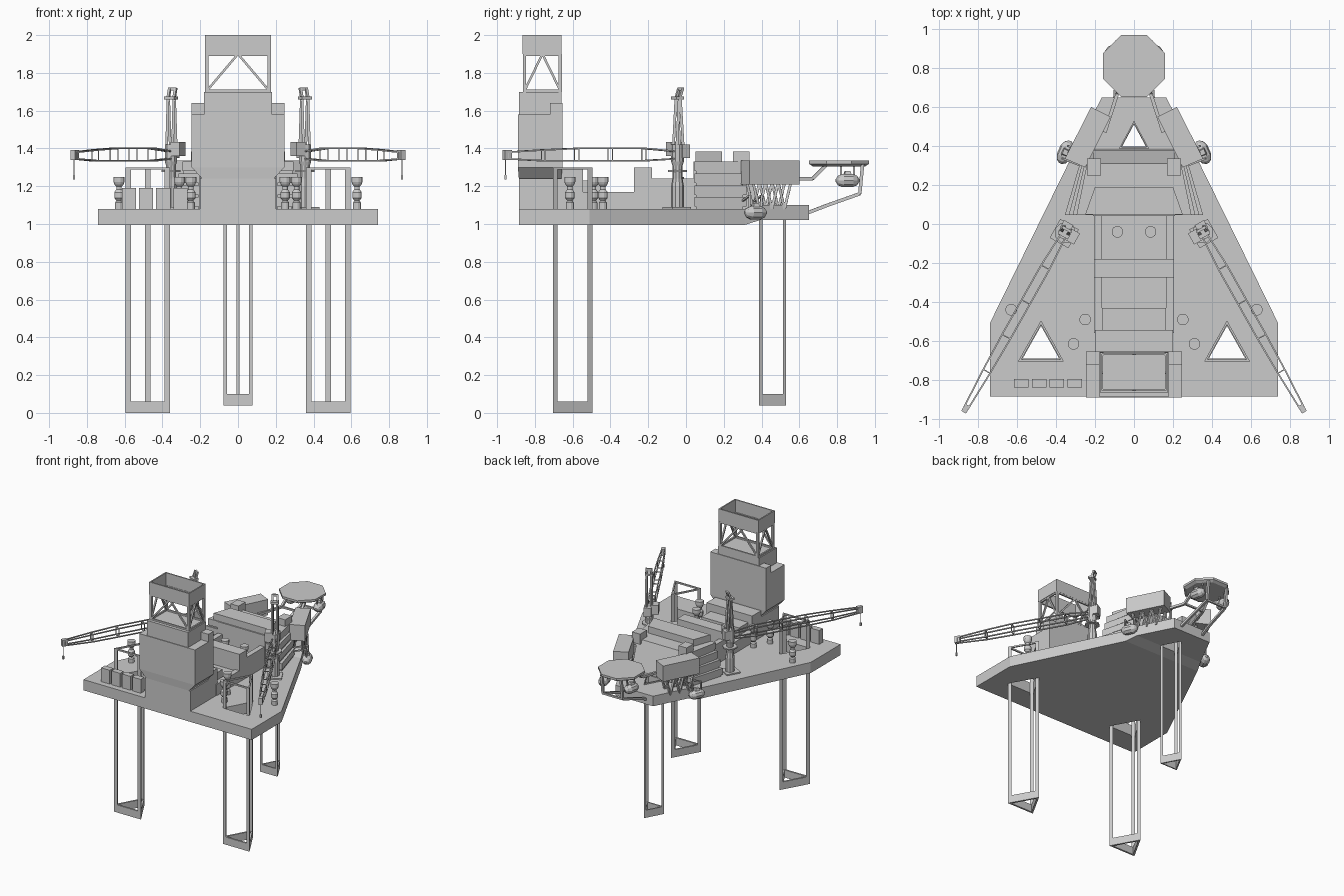
import bpy, bmesh
from math import sin, cos, pi
from mathutils import Vector as V

if "Cube" in bpy.data.objects:
    bpy.data.objects.remove(bpy.data.objects["Cube"])


def loft(name, rings, mirror=False, closed=False):
    """Skin equal-length rings of points; cap the ends, or join last to first."""
    bm = bmesh.new()
    add_loft(bm, rings, closed)
    return finish(name, bm, mirror)


def add_loft(bm, rings, closed=False):
    vs = [[bm.verts.new(p) for p in r] for r in rings]
    n = len(rings[0])
    pairs = list(zip(vs, vs[1:])) + ([(vs[-1], vs[0])] if closed else [])
    for a, b in pairs:
        for i in range(n):
            bm.faces.new((a[i], a[(i + 1) % n], b[(i + 1) % n], b[i]))
    if not closed:
        bm.faces.new(vs[0])
        bm.faces.new(vs[-1])


def finish(name, bm, mirror=False):
    bmesh.ops.recalc_face_normals(bm, faces=bm.faces[:])
    me = bpy.data.meshes.new(name)
    bm.to_mesh(me)
    bm.free()
    ob = bpy.data.objects.new(name, me)
    bpy.context.collection.objects.link(ob)
    if mirror:
        m = ob.modifiers.new("mirror", 'MIRROR')
        m.use_mirror_merge = False
    return ob


def flat(pts, z):
    return [(x, y, z) for x, y in pts]


def prism(name, pts, z0, z1, mirror=False):
    return loft(name, [flat(pts, z0), flat(pts, z1)], mirror)


def rect(x0, x1, y0, y1):
    return [(x0, y0), (x1, y0), (x1, y1), (x0, y1)]


def box(name, x0, x1, y0, y1, z0, z1, mirror=False):
    return prism(name, rect(x0, x1, y0, y1), z0, z1, mirror)


def tube(name, outer, inner, z0, z1, mirror=False):
    return loft(name, [flat(outer, z0), flat(outer, z1), flat(inner, z1), flat(inner, z0)], mirror, True)


def lathe(name, x, y, prof, n=12, mirror=False):
    a = [2 * pi * (i + .5) / n for i in range(n)]
    return loft(name, [[(x + r * cos(t), y + r * sin(t), z) for t in a] for r, z in prof], mirror)


def beams(name, segs, r, mirror=False):
    """Square bars between pairs of points."""
    bm = bmesh.new()
    for p, q in segs:
        p, q = V(p), V(q)
        d = (q - p).normalized()
        s = d.cross(V((0, 0, 1)) if abs(d.z) < .95 else V((0, 1, 0))).normalized() * r
        u = d.cross(s).normalized() * r
        add_loft(bm, [[c + s + u, c - s + u, c - s - u, c + s - u] for c in (p, q)])
    return finish(name, bm, mirror)


def path(*pts):
    return list(zip(pts, pts[1:]))


def shrink(tri, k, c=None):
    c = V(c) if c else sum((V(p) for p in tri), V((0, 0))) / 3
    return [tuple(c + (V(p) - c) * k) for p in tri]


# hull, lofted front to back, with three leg wells
sections = [(-.885, .74, .995, 1.08), (-.51, .74, .995, 1.08), (.31, .337, .995, 1.08),
            (.39, .298, 1.02, 1.10), (.65, .165, 1.02, 1.10)]
hull = loft("hull", [[(-w, y, a), (w, y, a), (w, y, b), (-w, y, b)] for y, w, a, b in sections])
front_tri = [(.36, -.705), (.595, -.705), (.477, -.495)]
back_tri = [(-.077, .387), (.077, .387), (0, .53)]
for tri in (front_tri, [(-x, y) for x, y in front_tri], back_tri):
    cut = prism("well_cutter", tri, .9, 1.2)
    m = hull.modifiers.new("well", 'BOOLEAN')
    m.object, m.solver = cut, 'EXACT'
    bpy.context.view_layer.objects.active = hull
    bpy.ops.object.modifier_apply(modifier=m.name)
    bpy.data.objects.remove(cut)

# legs: corner posts with a triangular foot and top ring
for nm, tri, z0, z1, mir in (("front", front_tri, 0, 1.30, True), ("back", back_tri, .04, 1.11, False)):
    tube(nm + "_leg_foot", tri, shrink(tri, .8), z0, z0 + .06, mir)
    tube(nm + "_leg_top", tri, shrink(tri, .85), z1 - .012, z1, mir)
    for i, c in enumerate(tri):
        prism(f"{nm}_leg_post_{i}", shrink(tri, .12, c), z0 + .05, z1 - .01, mir)

# drill tower
box("tower_base", -.2, .2, -.885, -.55, 1.08, 1.24)
loft("tower_flare", [flat(rect(-.19, .19, -.885, -.66), 1.24), flat(rect(-.245, .245, -.89, -.655), 1.30),
                     flat(rect(-.245, .245, -.89, -.655), 1.33)])
box("tower_body", -.245, .245, -.89, -.655, 1.33, 1.58)
box("tower_shoulder", -.245, .245, -.72, -.655, 1.58, 1.64)
box("tower_upper", -.18, .18, -.885, -.66, 1.58, 1.70)
cx, y0, y1 = .165, -.855, -.665
corners = [V(p) for p in rect(-cx, cx, y0, y1)]
segs = []
for i, p in enumerate(corners):
    q = corners[(i + 1) % 4]
    mid = (p + q) / 2
    for e in (p, q):
        segs.append(((*e, 1.705), (*mid, 1.90)))
    segs += [((*p, z), (*q, z)) for z in (1.706, 1.895)]
beams("derrick_braces", segs, .006)
beams("derrick_posts", [((*p, 1.70), (*p, 1.90)) for p in corners], .009)
tube("derrick_crown", rect(-.175, .175, -.865, -.658), rect(-.165, .165, -.855, -.668), 1.90, 2.0)

# pipe deck between tower and quarters
box("pipe_deck", -.165, .165, -.56, .05, 1.08, 1.16)
box("pipe_deck_rail", .165, .205, -.56, -.27, 1.08, 1.17, True)
box("pipe_deck_wall", .165, .205, -.18, .05, 1.08, 1.24, True)
box("pipe_bridge", -.205, .205, -.275, -.18, 1.08, 1.30)
box("drill_floor_house", -.2, .2, -.66, -.545, 1.08, 1.29)
box("drill_floor_step", -.165, .165, -.545, -.43, 1.08, 1.23)

# crew quarters with stepped side decks
prof = [(.04, 1.08), (.04, 1.33), (.31, 1.33), (.38, 1.12), (.38, 1.08)]
loft("quarters_core", [[(x, y, z) for y, z in prof] for x in (-.21, .21)])
for i in range(4):
    o, z = .02 * i, 1.08 + .0625 * i
    deck = [(.19, .045), (.355 - o, .045), (.275 - o * .6, .32), (.19, .32)]
    prism(f"quarters_deck_{i}", deck, z + .012, z + .0625, True)
    prism(f"quarters_wall_{i}", shrink(deck[:3], .9) , z, z + .02, True)
prism("quarters_roof_house", [(-.25, .05), (.25, .05), (.2, .19), (-.2, .19)], 1.33, 1.383)
box("roof_cabin", .17, .24, .25, .335, 1.30, 1.383, True)

# angled wing cabins on trusses
prism("wing_cabin", [(.12, .55), (.22, .60), (.355, .335), (.25, .29)], 1.21, 1.335, True)
segs = []
for off in (-.035, .03):
    pts = []
    for i in range(7):
        k = i / 6
        pts.append((.285 - .105 * k + off, .34 + .2 * k + off * .5, 1.08 if i % 2 else 1.22))
    segs += path(*pts)
beams("wing_cabin_truss", segs, .007, True)

# helideck and its supports
lathe("helideck", 0, .81, [(.15, 1.305), (.172, 1.318), (.172, 1.335)], 8)
beams("helideck_arms", path((.1, .62, 1.05), (.09, .75, 1.10), (.085, .92, 1.16), (.085, .935, 1.315))
      + path((.15, .47, 1.24), (.085, .67, 1.24), (.075, .74, 1.31)), .009, True)
beams("helideck_ties", [((-.085, .92, 1.16), (.085, .92, 1.16)), ((-.085, .67, 1.24), (.085, .67, 1.24))], .007)


# lifeboats on davits
def lifeboat(name, c, d):
    c, d = V(c), V((*d, 0)).normalized()
    s = V((-d.y, d.x, 0))
    rings = []
    for t, r in ((-.063, .008), (-.05, .026), (-.025, .037), (.025, .037), (.05, .026), (.063, .008)):
        rings.append([c + d * t + s * r * cos(a) + V((0, 0, r * sin(a))) for a in [2 * pi * i / 10 for i in range(10)]])
    loft(name, rings, True)
    loft(name + "_canopy", [[c + d * a * k + s * b * k + V((0, 0, z)) for a, b in rect(-.022, .022, -.02, .02)]
                            for z, k in ((.02, 1), (.05, .6))], True)
    return c, d


for nm, c, d in (("side_lifeboat", (.352, .368, 1.06), (-.45, 1)), ("deck_lifeboat", (.118, .855, 1.23), (-.2, 1))):
    c, d = lifeboat(nm, c, d)
    if nm == "side_lifeboat":
        segs = [s for t in (-.035, .035) for s in path(c + d * t + V((0, 0, .02)), c + d * t + V((0, 0, .09)),
                                                       c + d * t + V((-.1, -.04, .06)))]
    else:
        segs = [(c + d * t, c + d * t + V((-.01, 0, .085))) for t in (-.035, .035)]
    beams(nm + "_davit", segs, .005, True)

# cranes
root, tip = V((.355, -.045, 0)), V((.868, -.955, 0))
d = (tip - root).normalized()
s = V((-d.y, d.x, 0))
L = (tip - root).length


def cp(t, w, z):
    return root + d * t + s * w + V((0, 0, z))


def cbox(name, t0, t1, w0, w1, z0, z1):
    loft(name, [[cp(t, w, z) for t, w in rect(t0, t1, w0, w1)] for z in (z0, z1)], True)


cbox("crane_base", -.05, .06, -.055, .055, 1.07, 1.09)
lathe("crane_pedestal", root.x, root.y, [(.034, 1.08), (.034, 1.2), (.027, 1.24), (.027, 1.31), (.034, 1.33), (.034, 1.42)], 10, True)
lathe("crane_platform", root.x, root.y, [(.055, 1.275), (.055, 1.285)], 8, True)
cbox("crane_cab", -.035, .03, -.07, -.015, 1.36, 1.435)
cbox("crane_winch_house", -.055, -.01, -.02, .035, 1.35, 1.42)
segs = []
for w in (-.018, .018):
    segs += path(cp(.015, w, 1.40), cp(0, w, 1.66), cp(-.02, w, 1.72))
    segs += path(cp(-.025, w, 1.40), cp(-.008, w, 1.66))
segs += [(cp(-.02, -.02, 1.715), cp(-.02, .02, 1.715))]
beams("crane_mast", segs, .007, True)
cbox("crane_mast_head", -.022, .022, -.03, .03, 1.66, 1.675)
stations = [(.02, .014, 1.345, 1.385), (.2, .024, 1.335, 1.40), (.4, .024, 1.335, 1.40),
            (.6, .024, 1.335, 1.40), (.8, .02, 1.335, 1.392), (L - .01, .011, 1.345, 1.38)]
rings = []
for f, w, a, b in stations:
    rings.append([cp(f * 1.02 if f < .9 else f, u, z) for u, z in ((-w, a), (w, a), (w, b), (-w, b))])
segs = [(r[i], r[(i + 1) % 4]) for r in rings for i in range(4)]
chords = [(p[i], q[i]) for p, q in zip(rings, rings[1:]) for i in range(4)]
beams("crane_boom_chords", chords, .004, True)
beams("crane_boom_frames", segs, .003, True)
cbox("crane_boom_tip", L - .03, L + .012, -.014, .014, 1.34, 1.392)
beams("crane_hook_line", [(cp(L, 0, 1.35), cp(L, 0, 1.25))], .002, True)
beams("crane_hook", [(cp(L, 0, 1.26), cp(L, 0, 1.235))], .006, True)

# deck vents
vent = [(.022, 0), (.022, .035), (.014, .045), (.026, .06), (.026, .09), (.015, .105), (.015, .12),
        (.024, .13), (.03, .145), (.03, .172)]
for i, (x, y) in enumerate(((.63, -.44), (.25, -.49), (.31, -.615), (.085, -.04))):
    lathe(f"deck_vent_{i}", x, y, [(r, 1.078 + z) for r, z in vent], 12, True)

# storage lockers on the front left
for i in range(4):
    x = -.615 + .091 * i
    box(f"locker_{i}", x, x + .075, -.84, -.795, 1.078, 1.19)
